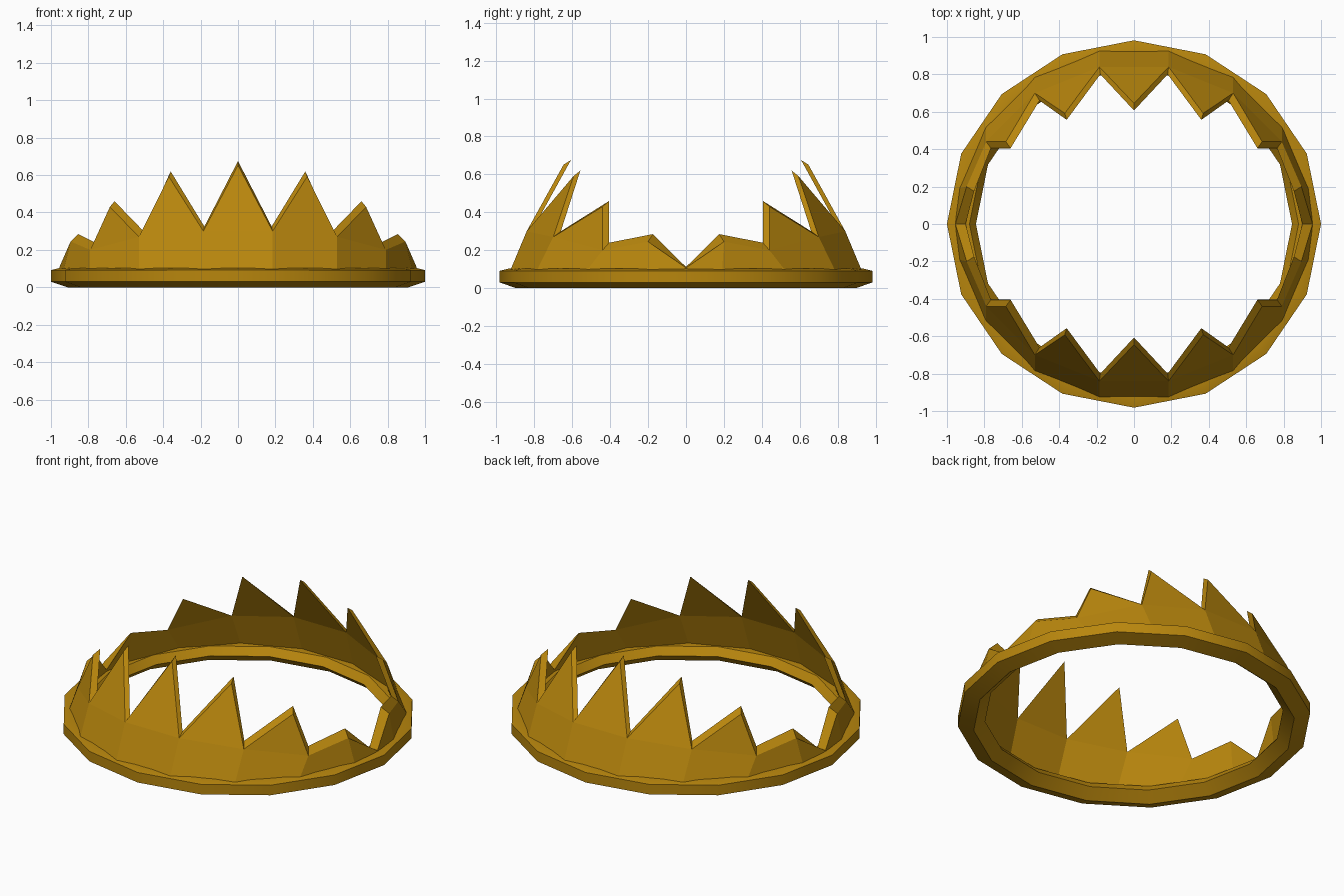
import bpy, bmesh, math

cube = bpy.data.objects.get("Cube")
if cube:
    bpy.data.objects.remove(cube, do_unlink=True)

# Single gold material
gold = bpy.data.materials.new("dark_gold")
gold.use_nodes = True
colour = (0.479, 0.238, 0.004, 1.0)
gold.diffuse_color = colour
bsdf = next(n for n in gold.node_tree.nodes if n.type == 'BSDF_PRINCIPLED')
bsdf.inputs["Base Color"].default_value = colour
bsdf.inputs["Roughness"].default_value = 0.6


def make_object(name, bm):
    bmesh.ops.recalc_face_normals(bm, faces=bm.faces)
    mesh = bpy.data.meshes.new(name)
    bm.to_mesh(mesh)
    bm.free()
    mesh.materials.append(gold)
    obj = bpy.data.objects.new(name, mesh)
    bpy.context.collection.objects.link(obj)
    return obj


# Base ring: a (radius, height) section swept round sixteen sides
section = [(1.0, 0.03), (1.0, 0.092), (0.95, 0.104), (0.88, 0.10), (0.845, 0.055), (0.91, 0.0)]
SIDES = 16
bm = bmesh.new()
loops = []
for i in range(SIDES):
    a = math.tau * i / SIDES
    loops.append([bm.verts.new((r * math.cos(a), 0.982 * r * math.sin(a), z)) for r, z in section])
n = len(section)
for i in range(SIDES):
    p, q = loops[i], loops[(i + 1) % SIDES]
    for k in range(n):
        bm.faces.new((p[k], q[k], q[(k + 1) % n], p[(k + 1) % n]))
ring = make_object("base_ring", bm)
bpy.ops.object.select_all(action='DESELECT')
bpy.context.view_layer.objects.active = ring
ring.select_set(True)
bpy.ops.object.shade_smooth_by_angle(angle=math.radians(25))

# Teeth: one quarter, as (outer point, inner point) pairs, from the middle to the hinge
bases = [((0, .93, .085), (0, .88, .085)),
         ((.185, .93, .085), (.175, .88, .085)),
         ((.53, .79, .085), (.50, .745, .085)),
         ((.79, .53, .085), (.745, .50, .085)),
         ((.955, 0, .085), (.90, 0, .085))]
notches = [((0, .84, .30), (0, .80, .325)),
           ((.185, .84, .30), (.18, .80, .325)),
           ((.53, .70, .27), (.505, .66, .30)),
           ((.79, .44, .20), (.765, .405, .24)),
           ((.955, 0, .108), (.90, 0, .112))]
tips = [((0, .645, .652), (0, .607, .675)),
        ((.37, .592, .592), (.36, .557, .62)),
        ((.685, .44, .43), (.66, .405, .46)),
        ((.895, .20, .245), (.855, .175, .285))]

bm = bmesh.new()
base_v, notch_v, tip_v = ([[bm.verts.new(c) for c in pair] for pair in group]
                          for group in (bases, notches, tips))
for i, tip in enumerate(tips):
    b0, b1, n0, n1, t = base_v[i], base_v[i + 1], notch_v[i], notch_v[i + 1], tip_v[i]
    for s in (0, 1):
        if i == 3:
            # Last tooth slopes down to the hinge, bulging at its foot
            foot = bm.verts.new(((.935, .19, .085), (.875, .18, .085))[s])
            bm.faces.new((b0[s], foot, t[s], n0[s]))
            bm.faces.new((foot, b1[s], n1[s], t[s]))
        else:
            bm.faces.new((b0[s], b1[s], n1[s], n0[s]))
            bm.faces.new((n0[s], n1[s], t[s]))
    # Cut edges across the thickness
    if i > 0:
        bm.faces.new((n0[0], t[0], t[1], n0[1]))
    bm.faces.new((t[0], n1[0], n1[1], t[1]))
teeth = make_object("pointed_teeth", bm)

# Mirror the quarter to the other side and to the back
mirror = teeth.modifiers.new("mirror", 'MIRROR')
mirror.use_axis = (True, True, False)
mirror.use_mirror_merge = True
mirror.merge_threshold = 0.001
